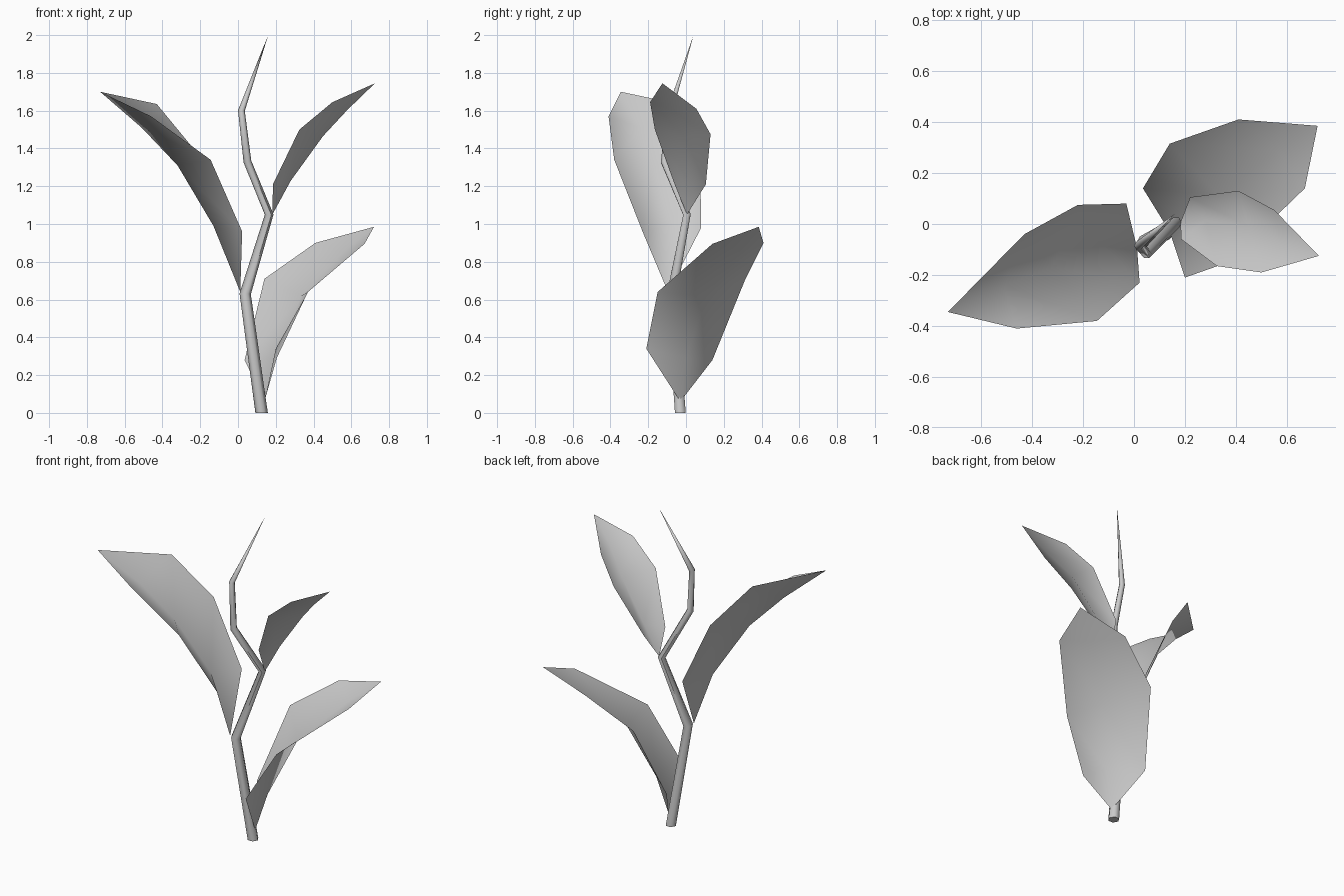
import bpy, math
from mathutils import Vector

if "Cube" in bpy.data.objects:
    bpy.data.objects.remove(bpy.data.objects["Cube"])


def make_object(name, verts, faces):
    mesh = bpy.data.meshes.new(name)
    mesh.from_pydata(verts, [], faces)
    mesh.update()
    obj = bpy.data.objects.new(name, mesh)
    bpy.context.collection.objects.link(obj)
    return obj


def smooth(obj, degrees):
    bpy.ops.object.select_all(action='DESELECT')
    obj.select_set(True)
    bpy.context.view_layer.objects.active = obj
    bpy.ops.object.shade_smooth_by_angle(angle=math.radians(degrees))


# Stem: tapered six-sided tube along a zigzag path, ending in a point
def make_stem(path, radii, sides=6):
    pts = [Vector(p) for p in path]
    up = Vector((0, 0, 1))
    verts, faces = [], []
    for i, p in enumerate(pts[:-1]):
        tangent = up
        if i:
            tangent = (p - pts[i - 1]).normalized() + (pts[i + 1] - p).normalized()
        rot = up.rotation_difference(tangent)
        for k in range(sides):
            a = math.tau * k / sides
            verts.append(p + rot @ Vector((math.cos(a), math.sin(a), 0)) * radii[i])
    rings = len(pts) - 1
    tip = len(verts)
    verts.append(pts[-1])
    for i in range(rings):
        for k in range(sides):
            a, b = i * sides + k, i * sides + (k + 1) % sides
            faces.append((a, b, b + sides, a + sides) if i < rings - 1 else (a, b, tip))
    faces.append(tuple(reversed(range(sides))))
    smooth(make_object("stem", verts, faces), 62)


make_stem([(0.125, -0.03, 0), (0.038, -0.075, 0.63), (0.165, 0.005, 1.05),
           (0.05, -0.115, 1.33), (0.018, -0.085, 1.6), (0.16, 0.04, 2.0)],
          [0.033, 0.03, 0.023, 0.021, 0.018])


# Leaf: single sheet folded along a midrib, three rows between base and tip
def make_leaf(name, base, rows, tip):
    verts = [base] + [v for row in rows for v in row] + [tip]
    end = len(verts) - 1
    faces = []
    for c in (1, 2):
        faces.append((0, c + 1, c))
        for r in (0, 3):
            faces.append((c + r, c + r + 1, c + r + 4, c + r + 3))
        faces.append((c + 6, c + 7, end))
    smooth(make_object(name, verts, faces), 75)


# each row: one edge, midrib, other edge
make_leaf("lower_leaf", (0.14, -0.03, 0.06),
          [[(0.035, 0.14, 0.28), (0.205, 0.0, 0.29), (0.2, -0.21, 0.34)],
           [(0.14, 0.315, 0.71), (0.335, 0.11, 0.62), (0.37, -0.15, 0.64)],
           [(0.41, 0.41, 0.9), (0.565, 0.29, 0.86), (0.67, 0.14, 0.895)]],
          (0.72, 0.385, 0.985))
make_leaf("middle_leaf", (0.012, -0.095, 0.64),
          [[(0.022, -0.23, 0.96), (-0.13, -0.08, 0.99), (-0.03, 0.08, 0.98)],
           [(-0.145, -0.38, 1.34), (-0.32, -0.17, 1.31), (-0.22, 0.075, 1.38)],
           [(-0.46, -0.41, 1.57), (-0.51, -0.24, 1.51), (-0.43, -0.04, 1.635)]],
          (-0.73, -0.345, 1.7))
make_leaf("upper_leaf", (0.182, 0.005, 1.05),
          [[(0.22, 0.105, 1.21), (0.28, 0.015, 1.23), (0.185, -0.06, 1.21)],
           [(0.41, 0.13, 1.475), (0.45, -0.01, 1.465), (0.325, -0.165, 1.5)],
           [(0.55, 0.055, 1.61), (0.58, -0.08, 1.605), (0.5, -0.19, 1.645)]],
          (0.725, -0.125, 1.745))
